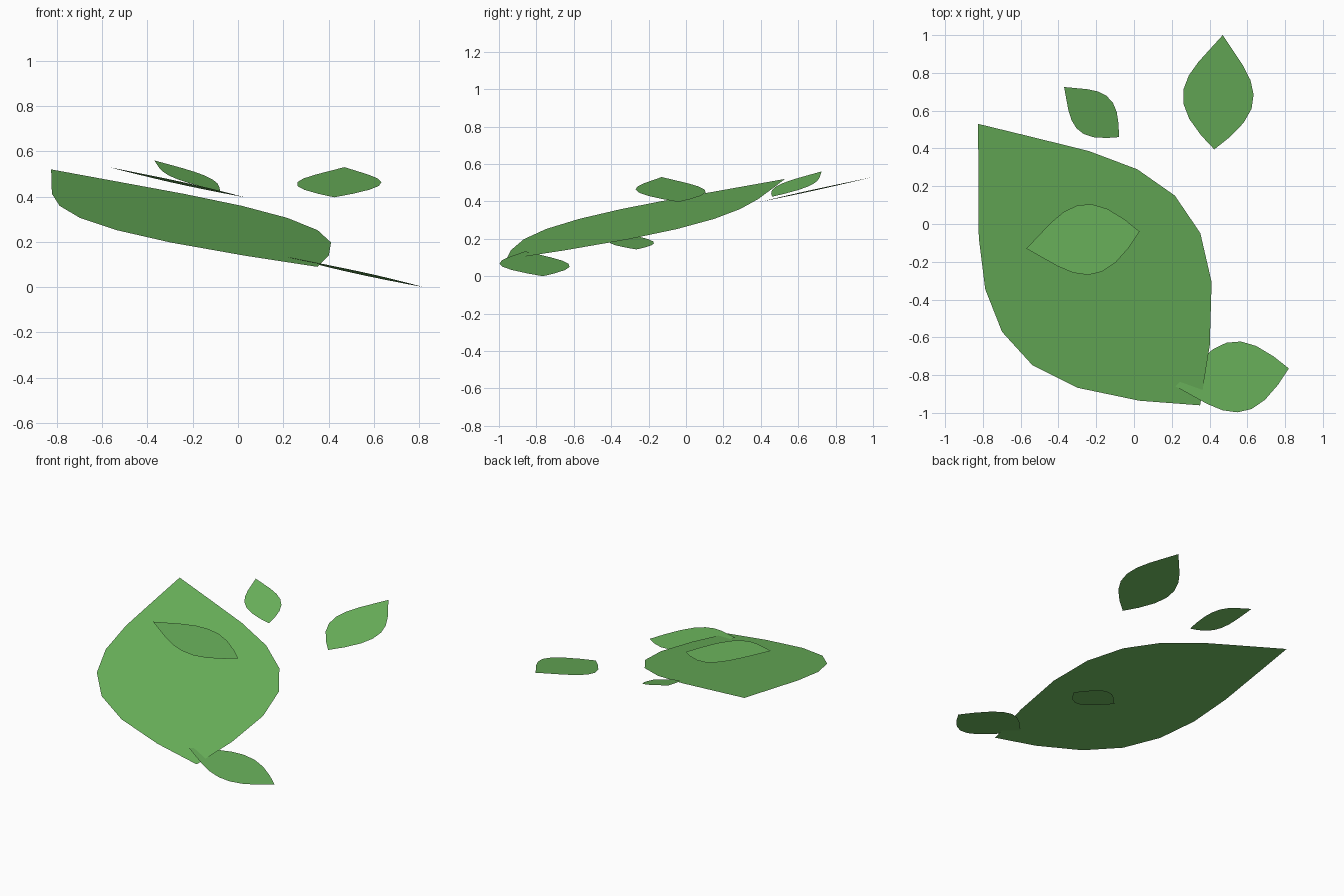
import bpy
import bmesh
from mathutils import Vector

cube = bpy.data.objects.get("Cube")
if cube:
    bpy.data.objects.remove(cube, do_unlink=True)

# Single leaf colour
green = bpy.data.materials.new("leaf_green")
green.use_nodes = True
colour = (0.150, 0.465, 0.109, 1.0)
green.diffuse_color = colour
green.node_tree.nodes["Principled BSDF"].inputs["Base Color"].default_value = colour

# Half outline of a leaf: (distance along the length, half width), per unit length
PROFILE = [(0.12, 0.094), (0.25, 0.195), (0.374, 0.270), (0.497, 0.307),
           (0.623, 0.298), (0.75, 0.238), (0.885, 0.125)]


def leaf(name, high, low, width=1.0):
    """Flat leaf blade from its high tip to its low tip, level across its width."""
    high, low = Vector(high), Vector(low)
    centre = (high + low) / 2
    axis = low - high
    side = Vector((-axis.y, axis.x, 0)) * width
    start = high - centre
    right = [start + axis * t - side * s for t, s in PROFILE]
    left = [start + axis * t + side * s for t, s in reversed(PROFILE)]

    bm = bmesh.new()
    outline = [start] + right + [low - centre] + left
    bm.faces.new([bm.verts.new(p) for p in outline])
    mesh = bpy.data.meshes.new(name)
    bm.to_mesh(mesh)
    bm.free()
    mesh.materials.append(green)
    obj = bpy.data.objects.new(name, mesh)
    obj.location = centre
    bpy.context.collection.objects.link(obj)
    return obj


# Large leaf and the scattered smaller ones
leaf("large_leaf", (-0.825, 0.53, 0.52), (0.35, -0.96, 0.09))
leaf("upper_leaf", (-0.57, -0.13, 0.53), (0.03, -0.04, 0.397))
leaf("front_leaf", (0.22, -0.86, 0.133), (0.82, -0.765, 0.0))
leaf("back_leaf", (0.47, 1.0, 0.53), (0.425, 0.395, 0.397))
leaf("small_back_leaf", (-0.37, 0.725, 0.56), (-0.08, 0.46, 0.425), 0.97)
leaf("small_lower_leaf", (-0.11, -0.325, 0.228), (0.28, -0.265, 0.143))
